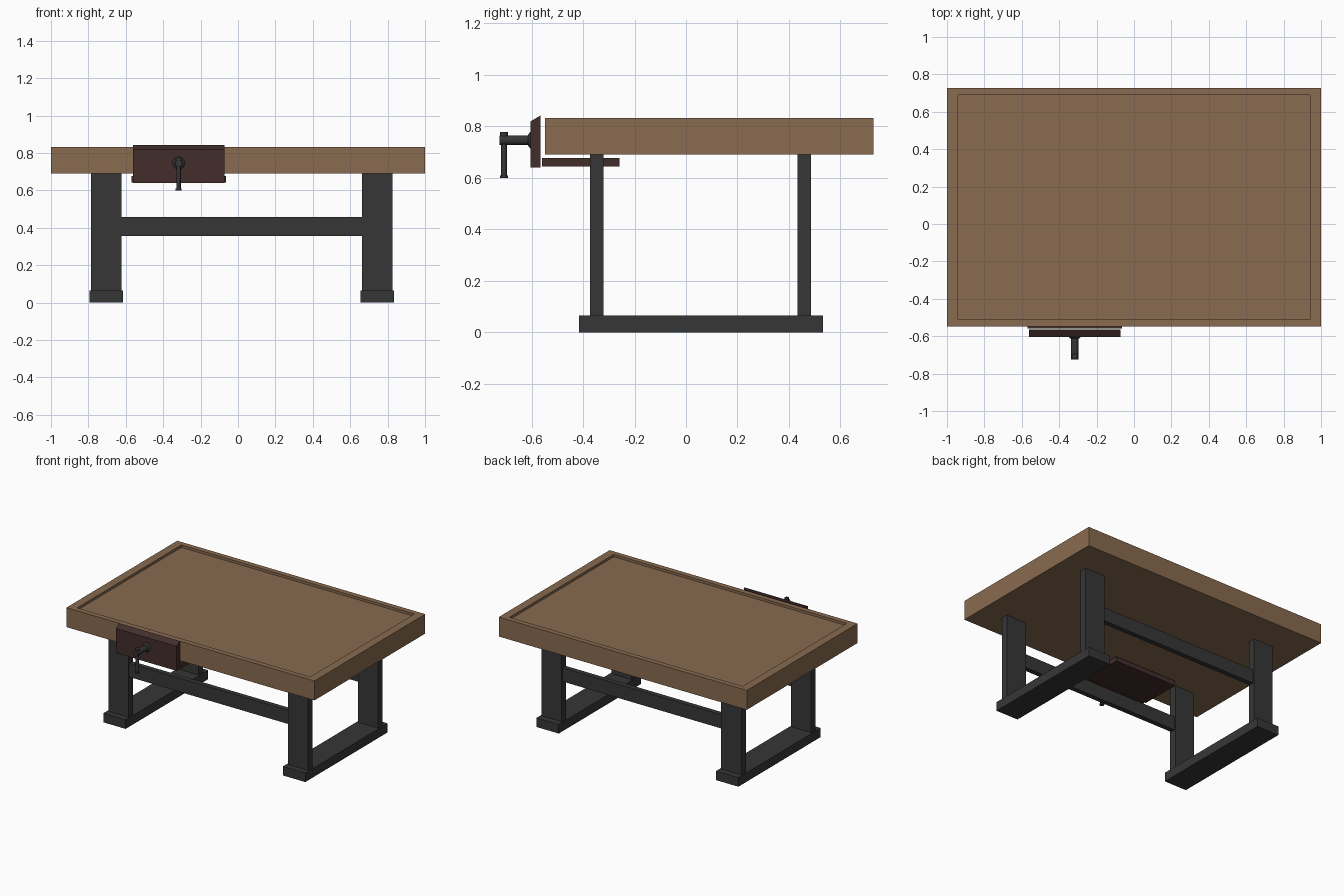
import bpy, bmesh
from mathutils import Matrix, Vector

if "Cube" in bpy.data.objects:
    bpy.data.objects.remove(bpy.data.objects["Cube"])


def material(name, rgb):
    m = bpy.data.materials.new(name)
    m.diffuse_color = (*rgb, 1)
    m.use_nodes = True
    m.node_tree.nodes["Principled BSDF"].inputs["Base Color"].default_value = m.diffuse_color
    return m


WOOD = material("oak", (0.25, 0.145, 0.08))
DARK = material("dark_wood", (0.055, 0.027, 0.023))
IRON = material("iron", (0.037, 0.037, 0.037))


def finish(name, bm, mat):
    bmesh.ops.recalc_face_normals(bm, faces=bm.faces)
    me = bpy.data.meshes.new(name)
    bm.to_mesh(me)
    bm.free()
    me.materials.append(mat)
    ob = bpy.data.objects.new(name, me)
    bpy.context.collection.objects.link(ob)
    return ob


def box_bm(x, y, z):
    lo, hi = Vector((x[0], y[0], z[0])), Vector((x[1], y[1], z[1]))
    bm = bmesh.new()
    bmesh.ops.create_cube(bm, size=1, matrix=Matrix.Translation((lo + hi) / 2)
                          @ Matrix.Diagonal((*(hi - lo), 1)))
    return bm


def box(name, x, y, z, mat):
    return finish(name, box_bm(x, y, z), mat)


def rod(name, a, b, r1, r2, sides=16):
    """Capped cylinder or cone from point a to point b."""
    a, b = Vector(a), Vector(b)
    d = b - a
    bm = bmesh.new()
    bmesh.ops.create_cone(bm, cap_ends=True, segments=sides, radius1=r1, radius2=r2,
                          depth=d.length, matrix=Matrix.Translation((a + b) / 2)
                          @ d.to_track_quat('Z', 'Y').to_matrix().to_4x4())
    ob = finish(name, bm, IRON)
    for p in ob.data.polygons:
        p.use_smooth = len(p.vertices) == 4
    return ob


# Tabletop with a shallow recessed surface inside a rim
bm = box_bm((-1, 1), (-0.548, 0.728), (0.69, 0.832))
bm.normal_update()
top = max(bm.faces, key=lambda f: f.calc_center_median().z)
centre = top.calc_center_median()
bmesh.ops.inset_individual(bm, faces=[top], thickness=0.01)
for v in top.verts:
    v.co.x = (1 if v.co.x > 0 else -1) * 0.94
    v.co.y = centre.y + (1 if v.co.y > centre.y else -1) * 0.60
top = bmesh.ops.extrude_discrete_faces(bm, faces=[top])["faces"][0]
bmesh.ops.translate(bm, verts=top.verts, vec=(0, 0, -0.018))
finish("tabletop", bm, WOOD)

# Legs standing on two long feet
for side, cx in (("left", -0.705), ("right", 0.744)):
    box(side + "_foot", (cx - 0.09, cx + 0.09), (-0.416, 0.532), (0, 0.066), IRON)
    for end, cy in (("front", -0.346), ("back", 0.46)):
        box(f"{side}_{end}_leg", (cx - 0.081, cx + 0.081), (cy - 0.026, cy + 0.026),
            (0.066, 0.69), IRON)

# Long stretchers between the legs
for end, cy in (("front", -0.346), ("back", 0.46)):
    box(end + "_stretcher", (-0.63, 0.67), (cy - 0.018, cy + 0.018), (0.357, 0.457), IRON)

# Vise jaw with its top front edge sloped, and the guide board behind it
bm = box_bm((-0.561, -0.073), (-0.604, -0.565), (0.64, 0.842))
for v in bm.verts:
    if v.co.z > 0.8 and v.co.y < -0.6:
        v.co.z = 0.819
finish("vise_jaw", bm, DARK)
box("vise_guide", (-0.57, -0.065), (-0.56, -0.258), (0.643, 0.677), DARK)

# Vise screw, collar and sliding handle
X, Z, Y = -0.317, 0.746, -0.707
rod("vise_collar", (X, -0.602, Z), (X, -0.613, Z), 0.036, 0.022)
rod("vise_screw", (X, -0.602, Z), (X, -0.725, Z), 0.019, 0.019)
rod("vise_handle", (X, Y, 0.602), (X, Y, 0.77), 0.011, 0.011)
rod("handle_cap_bottom", (X, Y, 0.60), (X, Y, 0.609), 0.016, 0.016)
rod("handle_cap_top", (X, Y, 0.763), (X, Y, 0.777), 0.016, 0.016)
